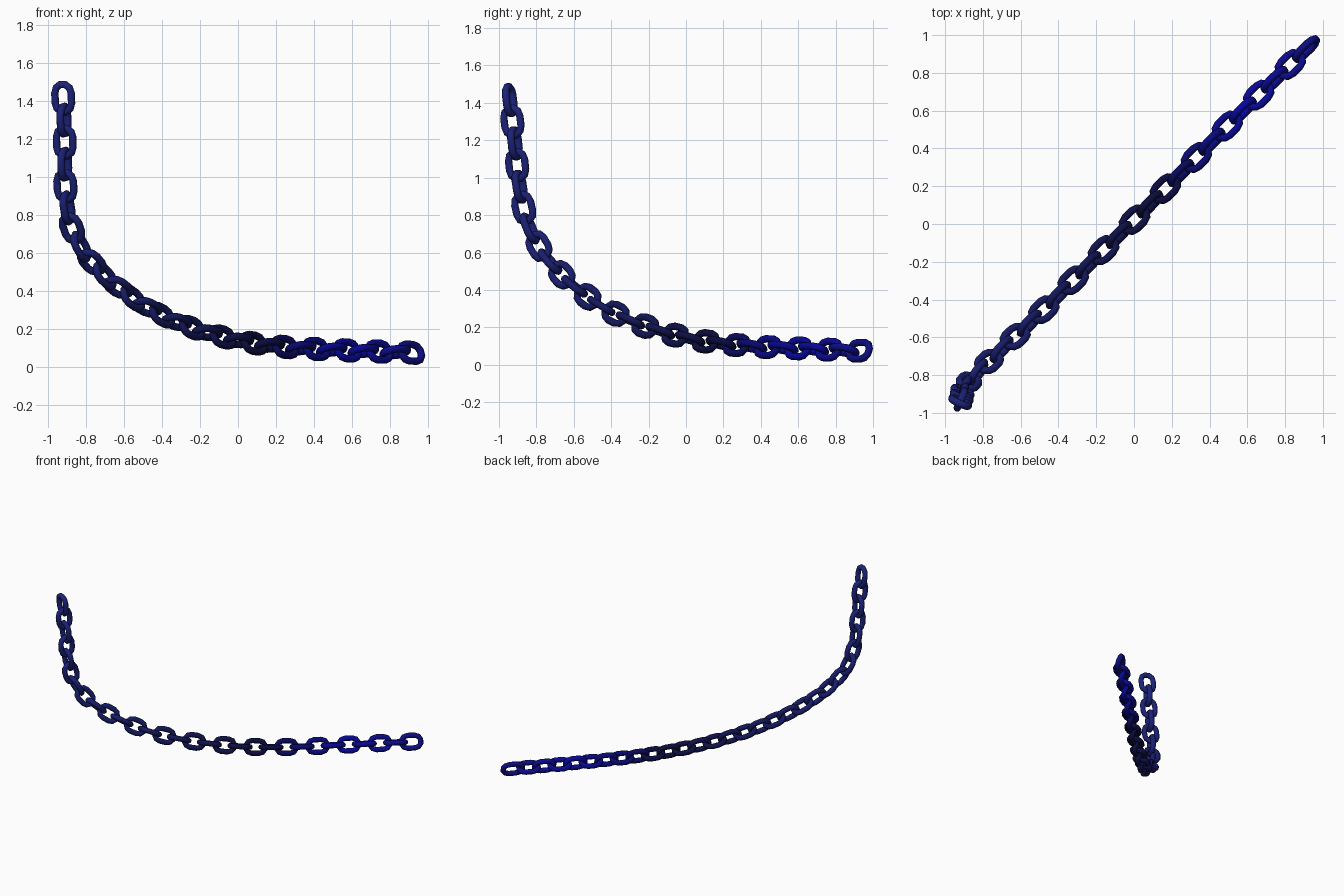
import bpy, bmesh, math
from mathutils import Vector, Matrix

if "Cube" in bpy.data.objects:
    bpy.data.objects.remove(bpy.data.objects["Cube"])

N = 30                       # number of links
L, W, R = 0.184, 0.134, 0.020   # link length, width, wire radius
ROLL = math.radians(21)      # constant roll of the chain about its path

# hanging path of the chain, top end to floor end
path = [Vector(p) for p in [
    (-0.920, -0.942, 1.415), (-0.912, -0.914, 1.18), (-0.908, -0.888, 0.946),
    (-0.874, -0.836, 0.730), (-0.770, -0.730, 0.554), (-0.630, -0.597, 0.420),
    (-0.480, -0.456, 0.316), (-0.324, -0.300, 0.238), (-0.163, -0.140, 0.181),
    (0.000, 0.020, 0.140), (0.163, 0.184, 0.114), (0.328, 0.350, 0.099),
    (0.492, 0.516, 0.091), (0.660, 0.682, 0.084), (0.828, 0.845, 0.078),
    (0.911, 0.926, 0.075)]]


def resample(pts, n):
    """Catmull-Rom curve through pts, returned as n evenly spaced points."""
    p = [2 * pts[0] - pts[1]] + pts + [2 * pts[-1] - pts[-2]]
    fine = []
    for i in range(1, len(p) - 2):
        a, b, c, d = p[i - 1:i + 3]
        for k in range(24):
            t = k / 24
            fine.append(0.5 * (2 * b + (c - a) * t + (2 * a - 5 * b + 4 * c - d) * t * t
                               + (3 * b - a - 3 * c + d) * t ** 3))
    fine.append(pts[-1].copy())
    acc = [0.0]
    for u, v in zip(fine, fine[1:]):
        acc.append(acc[-1] + (v - u).length)
    out, j = [], 0
    for i in range(n):
        s = acc[-1] * i / (n - 1)
        while j < len(fine) - 2 and acc[j + 1] < s:
            j += 1
        f = (s - acc[j]) / max(acc[j + 1] - acc[j], 1e-9)
        out.append(fine[j].lerp(fine[j + 1], f))
    return out


def link_mesh(name, arc=5, sides=10):
    """Stadium ring along local X, wide in local Y."""
    r = W / 2 - R
    h = L / 2 - R - r * math.cos(math.pi / (2 * arc))   # flat-ended arcs
    bm = bmesh.new()
    rings = []
    for sign in (1, -1):
        for k in range(arc + 1):
            a = -math.pi / 2 + math.pi * k / arc + (0 if sign > 0 else math.pi)
            out = Vector((math.cos(a), math.sin(a), 0))
            c = Vector((sign * h, 0, 0)) + out * r
            rings.append([bm.verts.new(c + R * (math.cos(b) * out + math.sin(b) * Vector((0, 0, 1))))
                          for b in (2 * math.pi * s / sides for s in range(sides))])
    for i, ra in enumerate(rings):
        rb = rings[(i + 1) % len(rings)]
        for s in range(sides):
            t = (s + 1) % sides
            bm.faces.new((ra[s], rb[s], rb[t], ra[t]))
    bmesh.ops.recalc_face_normals(bm, faces=bm.faces)
    for f in bm.faces:
        f.smooth = True
    me = bpy.data.meshes.new(name)
    bm.to_mesh(me)
    bm.free()
    return me


def link_colour(t):
    """Navy at the top, near black in the middle, bright blue at the far end."""
    stops = [(0, (0.011, 0.016, 0.19)), (0.3, (0.009, 0.012, 0.15)), (0.68, (0.003, 0.003, 0.04)),
             (0.87, (0.002, 0.002, 0.34)), (1, (0.004, 0.004, 0.22))]
    for (a, ca), (b, cb) in zip(stops, stops[1:]):
        if t <= b:
            return Vector(ca).lerp(Vector(cb), (t - a) / (b - a))


# links, alternately turned a quarter about the path
centres = resample(path, N)
for i, c in enumerate(centres):
    tan = (centres[min(i + 1, N - 1)] - centres[max(i - 1, 0)]).normalized()
    flat = Vector((1, -1, 0))
    flat = (flat - tan * flat.dot(tan)).normalized()
    side = flat * math.cos(ROLL) - tan.cross(flat) * math.sin(ROLL)
    up = tan.cross(side)
    if i % 2:
        side, up = up, -side
    me = link_mesh(f"chain_link_{i + 1:02d}")
    mat = bpy.data.materials.new(f"link_blue_{i + 1:02d}")
    mat.diffuse_color = (*link_colour(i / (N - 1)), 1)
    mat.use_nodes = True
    mat.node_tree.nodes["Principled BSDF"].inputs["Base Color"].default_value = mat.diffuse_color
    me.materials.append(mat)
    ob = bpy.data.objects.new(me.name, me)
    m = Matrix((tan, side, up)).transposed().to_4x4()
    m.translation = c
    ob.matrix_world = m
    bpy.context.collection.objects.link(ob)
